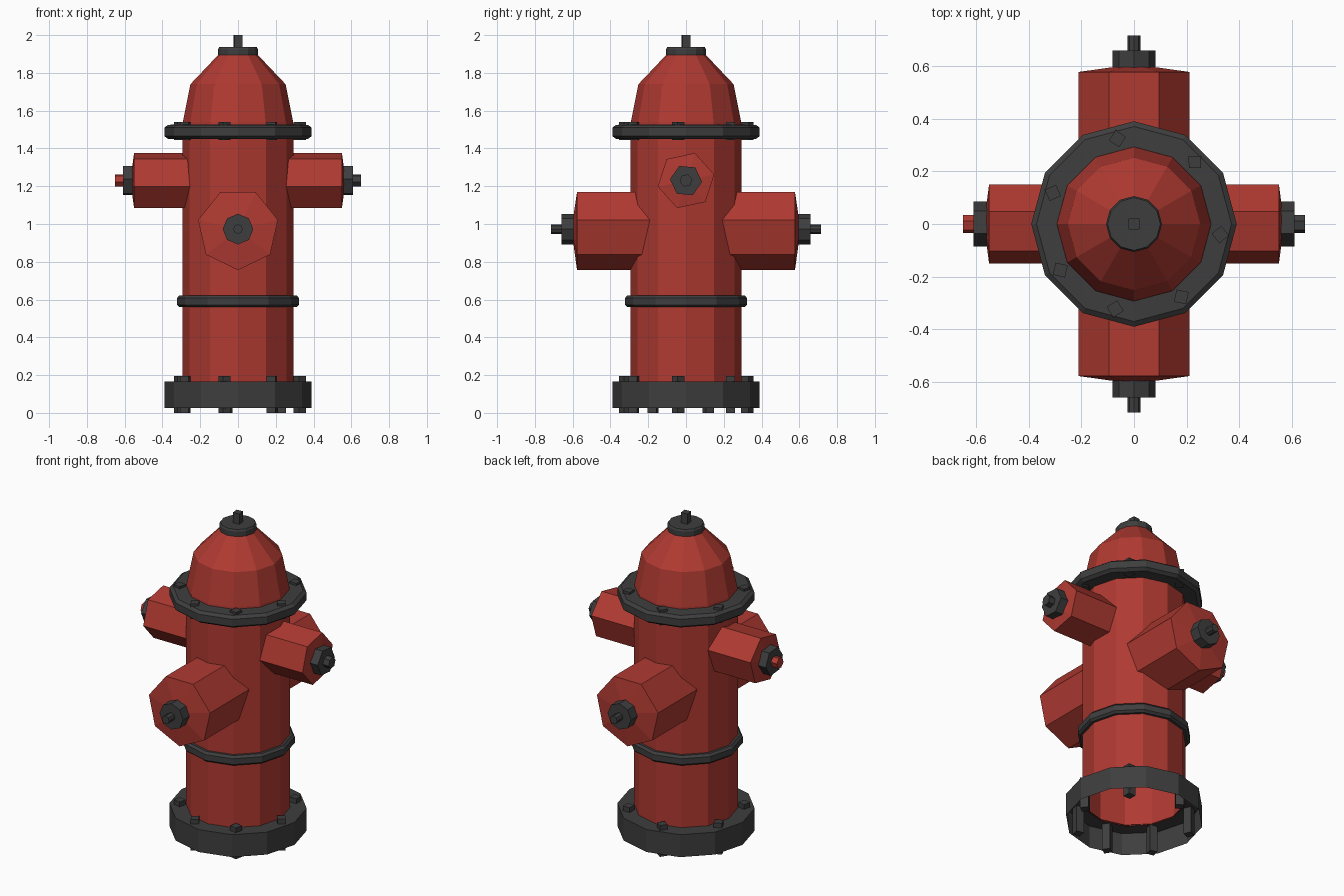
import bpy, bmesh, math
from mathutils import Matrix

if "Cube" in bpy.data.objects:
    bpy.data.objects.remove(bpy.data.objects["Cube"])


def material(name, col):
    m = bpy.data.materials.new(name)
    m.diffuse_color = (*col, 1)
    m.use_nodes = True
    m.node_tree.nodes["Principled BSDF"].inputs["Base Color"].default_value = m.diffuse_color
    return m


RED = material("hydrant_red", (0.43, 0.042, 0.031))
GREY = material("dark_iron", (0.048, 0.048, 0.049))


def finish(name, bm, mat):
    bmesh.ops.recalc_face_normals(bm, faces=bm.faces)
    me = bpy.data.meshes.new(name)
    bm.to_mesh(me)
    bm.free()
    me.materials.append(mat)
    ob = bpy.data.objects.new(name, me)
    bpy.context.collection.objects.link(ob)
    return ob


def lathe(name, profile, n, mat, axis="z", sign=1, rot=0.0, z=0.0, cap=False):
    """Spin (radius, distance) points into n flat sides along an axis."""
    bm = bmesh.new()
    rings = []
    for r, h in profile:
        ring = []
        for i in range(n):
            t = math.radians(rot) + math.tau * i / n
            a, b = r * math.cos(t), r * math.sin(t)
            co = {"z": (a, b, h), "x": (sign * h, a, b + z), "y": (a, sign * h, b + z)}[axis]
            ring.append(bm.verts.new(co))
        rings.append(ring)
    for p, q in zip(rings, rings[1:]):
        for i in range(n):
            j = (i + 1) % n
            bm.faces.new((p[i], p[j], q[j], q[i]))
    if cap:
        bm.faces.new(rings[-1])
    return finish(name, bm, mat)


def bolt(name, x, y, z0, z1, size, turn):
    bm = bmesh.new()
    m = (Matrix.Translation((x, y, (z0 + z1) / 2)) @ Matrix.Rotation(math.radians(turn), 4, "Z")
         @ Matrix.Diagonal((size, size, z1 - z0, 1)))
    bmesh.ops.create_cube(bm, size=1, matrix=m)
    return finish(name, bm, GREY)


# Barrel (open underneath) and bonnet
lathe("barrel", [(0.295, 0.16), (0.295, 1.5)], 12, RED)
lathe("bonnet", [(0.295, 1.5), (0.292, 1.54), (0.252, 1.74), (0.105, 1.895)], 12, RED)

# Iron rings: hollow base, middle band, top flange, bonnet cap
lathe("base_flange", [(0.39, 0.025), (0.39, 0.165), (0.29, 0.165)], 12, GREY)
lathe("middle_band", [(0.29, 0.56), (0.31, 0.56), (0.323, 0.572), (0.323, 0.608),
                      (0.31, 0.622), (0.29, 0.622)], 12, GREY)
lathe("top_flange", [(0.29, 1.45), (0.37, 1.45), (0.39, 1.465), (0.39, 1.51),
                     (0.37, 1.525), (0.29, 1.528)], 12, GREY)
lathe("bonnet_cap", [(0.09, 1.888), (0.106, 1.892), (0.106, 1.925), (0.1, 1.936)], 12, GREY, cap=True)
bolt("operating_nut", 0, 0, 1.93, 2.0, 0.043, 5)

# Seven bolts round each flange
for i, ang in enumerate((101, 45.5, -7, -57, -102.5, -148, 159)):
    x, y = (0.33 * f(math.radians(ang)) for f in (math.cos, math.sin))
    bolt(f"top_bolt_{i}", x, y, 1.445, 1.54, 0.047, ang + 45)
    bolt(f"base_bolt_{i}", x, y, 0.0, 0.195, 0.047, ang + 45)

# Side outlets, mirrored; the left stem is red
for s, side in ((1, "right"), (-1, "left")):
    lathe(f"{side}_outlet", [(0.153, 0.23), (0.153, 0.55), (0.07, 0.561)], 6, RED,
          "x", s, 12, 1.23, True)
    lathe(f"{side}_outlet_nut", [(0.085, 0.55), (0.085, 0.61)], 6, GREY, "x", s, -5, 1.23, True)
    lathe(f"{side}_outlet_stem", [(0.034, 0.6), (0.034, 0.65)], 6, RED if s < 0 else GREY,
          "x", s, 12, 1.23, True)

# Large front and back outlets
for s, side in ((-1, "front"), (1, "back")):
    lathe(f"{side}_outlet", [(0.217, 0.19), (0.217, 0.577), (0.07, 0.597)], 7, RED,
          "y", s, -90, 0.973, True)
    lathe(f"{side}_outlet_nut", [(0.081, 0.585), (0.081, 0.658)], 8, GREY, "y", s, 0, 0.973, True)
    lathe(f"{side}_outlet_stem", [(0.025, 0.65), (0.025, 0.715)], 8, GREY, "y", s, 0, 0.973, True)
